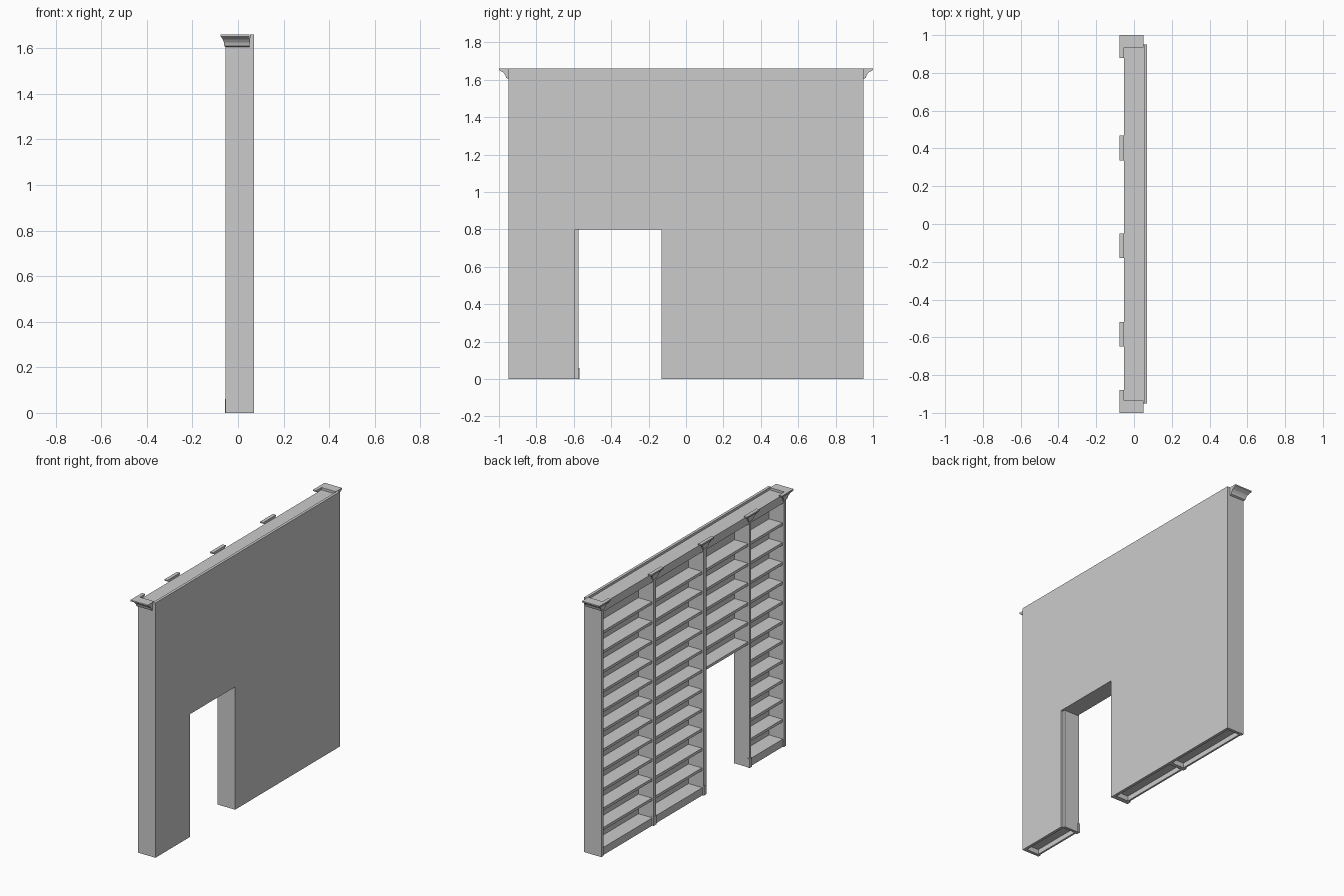
import bpy, bmesh

if "Cube" in bpy.data.objects:
    bpy.data.objects.remove(bpy.data.objects["Cube"], do_unlink=True)

paint = bpy.data.materials.new("light_grey_paint")
paint.use_nodes = True
GREY = (0.6, 0.6, 0.6, 1)
paint.diffuse_color = GREY
paint.node_tree.nodes["Principled BSDF"].inputs["Base Color"].default_value = GREY


def finish(name, bm):
    bmesh.ops.recalc_face_normals(bm, faces=bm.faces)
    mesh = bpy.data.meshes.new(name)
    bm.to_mesh(mesh)
    bm.free()
    mesh.materials.append(paint)
    obj = bpy.data.objects.new(name, mesh)
    bpy.context.collection.objects.link(obj)
    return obj


def loft(name, rings):
    """Closed solid through a stack of rings with equal point counts."""
    bm = bmesh.new()
    loops = [[bm.verts.new(p) for p in ring] for ring in rings]
    for low, high in zip(loops, loops[1:]):
        for i in range(len(low)):
            j = (i + 1) % len(low)
            bm.faces.new((low[i], low[j], high[j], high[i]))
    bm.faces.new(loops[0][::-1])
    bm.faces.new(loops[-1])
    return finish(name, bm)


def rect(x, y, z):
    return [(x[0], y[0], z), (x[1], y[0], z), (x[1], y[1], z), (x[0], y[1], z)]


def box(name, x, y, z):
    return loft(name, [rect(x, y, z[0]), rect(x, y, z[1])])


FRONT, BACK, END = -0.055, 0.055, 0.95
HEIGHT, DOOR = 1.66, 0.80
PITCH, BASE, THICK = 0.128, 0.05, 0.018

# Back panel with the doorway
outline = [(-END, 0), (-0.593, 0), (-0.593, DOOR), (-0.13, DOOR),
           (-0.13, 0), (END, 0), (END, HEIGHT), (-END, HEIGHT)]
loft("back_panel", [[(x, y, z) for y, z in outline] for x in (BACK - 0.003, 0.07)])

# Uprights: y ranges from the right end to the left end
uprights = [(-END, -0.93), (-0.593, -0.575), (-0.13, -0.10), (0.39, 0.415), (0.93, END)]
for i, span in enumerate(uprights):
    box(f"upright_{i}", (FRONT, BACK), span, (0, 1.645))
    # Foot block in front of each upright
    if 0 < i < 4:
        mid = sum(span) / 2
        box(f"foot_block_{i}", (FRONT - 0.003, FRONT + 0.012), (mid - 0.014, mid + 0.014), (0, 0.06))

# Shelves and kickboards, bay by bay
for bay, (a, b) in enumerate(zip(uprights, uprights[1:])):
    span = (a[1], b[0])
    over_door = bay == 1
    for n in range(6 if over_door else 0, 12):
        top = BASE + n * PITCH
        box(f"shelf_{bay}_{n}", (-0.045, BACK), span, (top - THICK, top))
    if not over_door:
        box(f"kickboard_{bay}", (-0.048, -0.036), span, (0, BASE))

# Top board with its front fascia
box("top_board", (FRONT + 0.002, BACK), (-0.93, 0.93), (1.59, 1.645))

# Crown moulding: share of the overhang against height
profile = [(0, 1.605), (0.2, 1.61), (0.3, 1.625), (0.5, 1.638),
           (0.85, 1.648), (1, 1.652), (1, HEIGHT)]
OUT_X, OUT_Y = 0.02, 0.05
for i, (y0, y1) in enumerate(uprights):
    mid = (y0 + y1) / 2
    half = 0.015
    if i in (0, 4):
        half = 0.01
    loft(f"crown_cap_{i}", [rect((FRONT - s * OUT_X - 0.001, FRONT + 0.002),
                                 (mid - half - s * OUT_Y, mid + half + s * OUT_Y), z)
                            for s, z in profile])

# Crown returns along both ends
for side, label in ((-1, "right"), (1, "left")):
    loft(f"crown_return_{label}",
         [rect((FRONT, 0.05), (side * (END - 0.015), side * (END + 0.001 + s * (OUT_Y - 0.001))), z)
          for s, z in profile])
